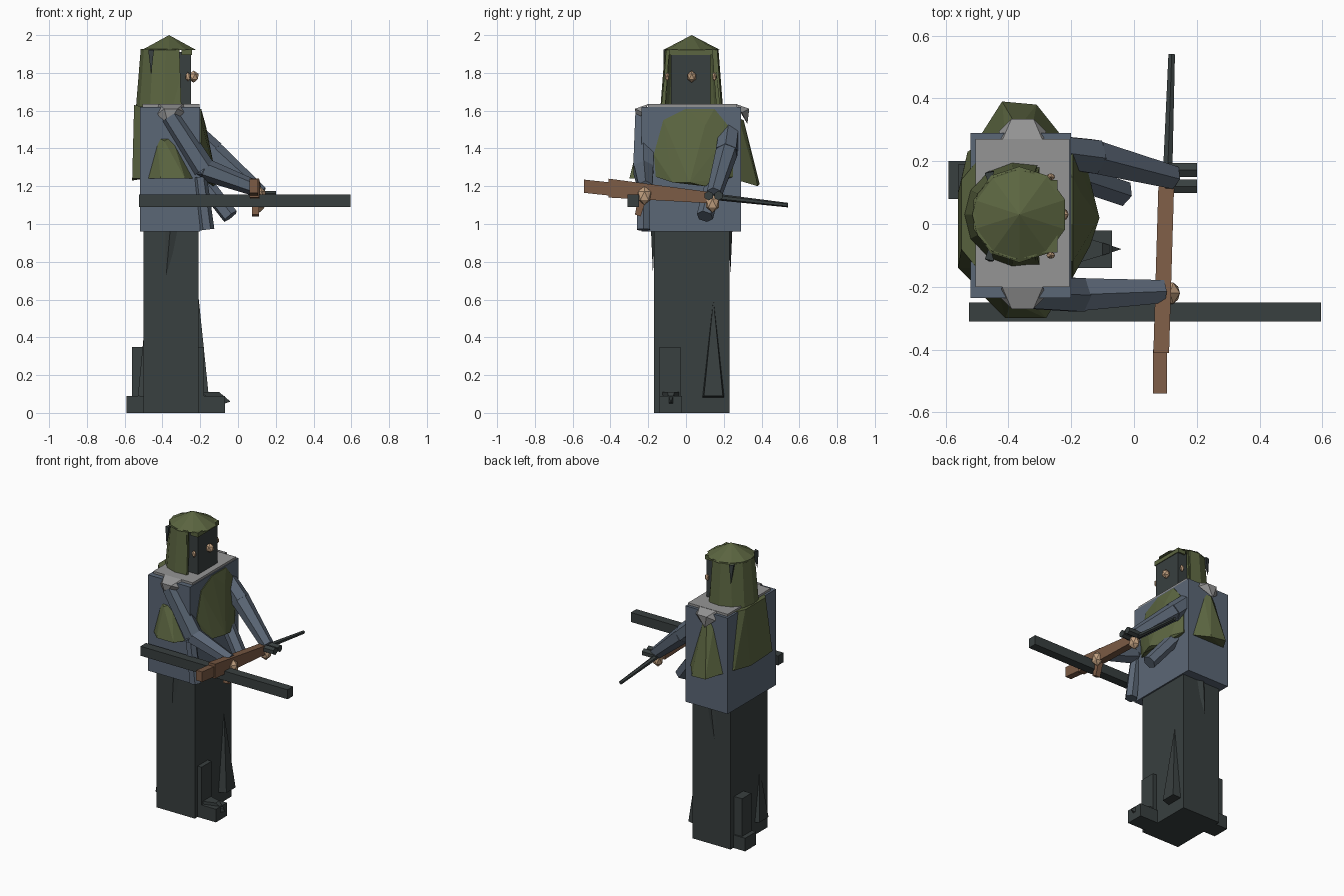
import bpy, bmesh, math
from mathutils import Vector

cube = bpy.data.objects.get("Cube")
if cube:
    bpy.data.objects.remove(cube, do_unlink=True)


def material(name, rgb):
    m = bpy.data.materials.new(name)
    m.use_nodes = True
    m.diffuse_color = (*rgb, 1)
    m.node_tree.nodes["Principled BSDF"].inputs["Base Color"].default_value = (*rgb, 1)
    return m


DARK = material("charcoal", (0.04, 0.05, 0.05))
BLUE = material("slate blue", (0.105, 0.135, 0.18))
OLIVE = material("olive", (0.105, 0.13, 0.052))
GREY = material("light grey", (0.3, 0.3, 0.3))
WOOD = material("wood brown", (0.2, 0.105, 0.06))
SKIN = material("skin", (0.55, 0.36, 0.22))


def finish(name, bm, mat):
    bmesh.ops.recalc_face_normals(bm, faces=bm.faces)
    mesh = bpy.data.meshes.new(name)
    bm.to_mesh(mesh)
    bm.free()
    mesh.materials.append(mat)
    ob = bpy.data.objects.new(name, mesh)
    bpy.context.collection.objects.link(ob)
    return ob


def hull(name, points, mat):
    """Faceted convex solid around a few corner points."""
    bm = bmesh.new()
    for p in points:
        bm.verts.new(p)
    res = bmesh.ops.convex_hull(bm, input=bm.verts)
    loose = {e for e in res["geom_interior"] if isinstance(e, bmesh.types.BMVert)}
    bmesh.ops.delete(bm, geom=list(loose), context='VERTS')
    bmesh.ops.dissolve_limit(bm, angle_limit=0.01, verts=bm.verts, edges=bm.edges)
    return finish(name, bm, mat)


def box(name, x, y, z, mat):
    return hull(name, [(a, b, c) for a in x for b in y for c in z], mat)


def limb(name, a, b, ra, rb, mat, sides=6):
    """Tapered prism from a to b."""
    a, b = Vector(a), Vector(b)
    rot = (b - a).to_track_quat('Z', 'Y')
    pts = []
    for p, r in ((a, ra), (b, rb)):
        for i in range(sides):
            t = 2 * math.pi * (i + 0.5) / sides
            pts.append(p + rot @ Vector((r * math.cos(t), r * math.sin(t), 0)))
    return hull(name, pts, mat)


def lump(name, centre, size, mat):
    bm = bmesh.new()
    bmesh.ops.create_icosphere(bm, subdivisions=1, radius=1)
    for v in bm.verts:
        v.co = Vector(centre) + v.co * Vector(size)
    return finish(name, bm, mat)


# Trousers, shins and feet
box("trousers", (-0.50, -0.21), (-0.17, 0.23), (0, 0.96), DARK)
box("front_foot", (-0.23, -0.07), (-0.14, -0.02), (0, 0.09), DARK)
hull("front_toe", [(-0.2, -0.13, 0.11), (-0.2, -0.03, 0.11), (-0.1, -0.1, 0.11),
                   (-0.1, -0.06, 0.11), (-0.04, -0.08, 0.06), (-0.1, -0.1, 0.04),
                   (-0.1, -0.06, 0.04)], DARK)
box("front_shin", (-0.25, -0.18), (-0.14, -0.03), (0.05, 0.35), DARK)
box("back_foot", (-0.59, -0.48), (0.08, 0.2), (0, 0.09), DARK)
box("back_shin", (-0.56, -0.48), (0.09, 0.19), (0.08, 0.35), DARK)
for name, x, out, y, top in (("front_fold", -0.23, 0.075, 0.145, 0.6),
                             ("back_fold", -0.48, -0.05, -0.09, 0.45)):
    hull(name, [(x, y - 0.06, 0.08), (x, y + 0.06, 0.08), (x + out, y - 0.05, 0.09),
                (x + out, y + 0.05, 0.09), (x + out * 0.3, y, top), (x, y, top)], DARK)
for name, y, side in (("right_hip_fold", -0.165, -1), ("left_hip_fold", 0.225, 1)):
    hull(name, [(-0.39, y, 0.96), (-0.31, y, 0.96), (-0.36, y + side * 0.02, 0.96),
                (-0.38, y + side * 0.01, 0.73)], DARK)

# Coat and collar
box("coat", (-0.52, -0.20), (-0.235, 0.29), (0.96, 1.62), BLUE)
box("collar", (-0.505, -0.205), (-0.20, 0.27), (1.59, 1.635), GREY)
for name, y, side in (("right_shoulder", -0.2, -1), ("left_shoulder", 0.265, 1)):
    hull(name, [(-0.42, y, 1.635), (-0.29, y, 1.635), (-0.43, y + side * 0.03, 1.58),
                (-0.28, y + side * 0.03, 1.59), (-0.39, y + side * 0.07, 1.61),
                (-0.32, y + side * 0.07, 1.61), (-0.37, y + side * 0.06, 1.53)], GREY)
limb("right_coat_tail", (-0.2, -0.225, 1.25), (-0.165, -0.225, 0.97), 0.035, 0.04, BLUE)
limb("left_coat_tail", (-0.22, 0.16, 1.27), (-0.04, 0.10, 1.04), 0.045, 0.045, BLUE)

# Flared vest panels
front = [(-0.17, 1.37), (-0.16, 1.25), (0.25, 1.25), (0.24, 1.5),
         (0.15, 1.61), (0.0, 1.61), (-0.12, 1.55)]
hull("vest_front", [(-0.22, y, z) for y, z in front]
     + [(-0.195, y, z) for y, z in front]
     + [(-0.11, 0.02, 1.22), (-0.13, 0.1, 1.2), (-0.14, -0.07, 1.22),
        (-0.15, 0.18, 1.24), (-0.17, 0.1, 1.52)], OLIVE)
hull("vest_back", [(-0.5, -0.2, 1.24), (-0.5, 0.25, 1.24), (-0.56, -0.14, 1.24),
                   (-0.56, 0.1, 1.23), (-0.53, 0.23, 1.24), (-0.5, -0.14, 1.62),
                   (-0.5, 0.2, 1.62), (-0.55, -0.08, 1.63), (-0.55, 0.14, 1.63)], OLIVE)
hull("vest_left", [(-0.49, 0.28, 1.23), (-0.42, 0.39, 1.21), (-0.31, 0.38, 1.2),
                   (-0.23, 0.28, 1.23), (-0.41, 0.28, 1.55), (-0.33, 0.28, 1.56),
                   (-0.37, 0.305, 1.55)], OLIVE)
hull("vest_right", [(-0.49, -0.22, 1.24), (-0.41, -0.3, 1.24), (-0.28, -0.3, 1.24),
                    (-0.23, -0.22, 1.24), (-0.43, -0.22, 1.46), (-0.35, -0.22, 1.46),
                    (-0.39, -0.25, 1.44)], OLIVE)

# Masked head, nose and ears
box("mask", (-0.45, -0.248), (-0.08, 0.13), (1.6, 1.91), DARK)
lump("nose", (-0.235, 0.03, 1.78), (0.03, 0.026, 0.032), SKIN)
for name, y in (("right_ear", -0.1), ("left_ear", 0.15)):
    lump(name, (-0.265, y, 1.78), (0.015, 0.012, 0.025), SKIN)

# Open-fronted hood with a pointed ten-sided cap
centre = Vector((-0.365, 0.03, 0))
bm = bmesh.new()
rings = []
for z, r in ((1.62, 0.165), (1.925, 0.14)):
    ring = []
    for i in range(9):
        t = math.radians(70 + 220 * i / 8)
        ring.append(bm.verts.new(centre + Vector((r * math.cos(t), r * math.sin(t) * 0.95, z))))
    rings.append(ring)
for i in range(8):
    bm.faces.new((rings[0][i], rings[0][i + 1], rings[1][i + 1], rings[1][i]))
hood = finish("hood", bm, OLIVE)
thick = hood.modifiers.new("thickness", 'SOLIDIFY')
thick.thickness = 0.02
thick.offset = 0
bm = bmesh.new()
bmesh.ops.create_cone(bm, cap_ends=True, segments=10, radius1=0.153, radius2=0, depth=0.08)
bmesh.ops.translate(bm, verts=bm.verts, vec=centre + Vector((0, 0, 1.96)))
finish("hood_cap", bm, OLIVE)
box("hood_brow", (-0.3, -0.243), (-0.09, 0.14), (1.895, 1.925), OLIVE)
for name, y in (("right_cheek_flap", -0.1), ("left_cheek_flap", 0.15)):
    s = -1 if y < 0 else 1
    hull(name, [(-0.31, y, 1.925), (-0.34, y, 1.925), (-0.31, y - s * 0.012, 1.925),
                (-0.30, y + s * 0.03, 1.63), (-0.34, y + s * 0.03, 1.63),
                (-0.30, y + s * 0.01, 1.63)], OLIVE)
    hull(name.replace("cheek_flap", "hood_slit"),
         [(-0.475, y + s * 0.012, 1.92), (-0.445, y + s * 0.018, 1.92),
          (-0.46, y - s * 0.03, 1.92), (-0.46, y + s * 0.02, 1.79)], DARK)

# Arms, cuffs and hands
arms = (("right", (-0.36, -0.22, 1.57), (-0.18, -0.225, 1.29), (0.09, -0.215, 1.19), -0.22, 1.15),
        ("left", (-0.32, 0.24, 1.56), (-0.13, 0.215, 1.38), (0.12, 0.15, 1.16), 0.14, 1.11))
for side, shoulder, elbow, wrist, hy, hz in arms:
    limb(side + "_upper_arm", shoulder, elbow, 0.055, 0.062, BLUE)
    limb(side + "_forearm", elbow, wrist, 0.06, 0.042, BLUE)
    lump(side + "_elbow", elbow, (0.055, 0.05, 0.055), BLUE)
    lump(side + "_hand", (0.115, hy, hz), (0.035, 0.04, 0.05), SKIN)

# Rifle: stock, body, grip, barrel and fittings
hull("rifle_butt", [(x, y, z) for x in (0.06, 0.105)
                    for y, z in ((-0.54, 1.165), (-0.54, 1.235), (-0.4, 1.15), (-0.4, 1.22))], WOOD)
hull("rifle_body", [(x + (y + 0.4) * 0.03, y, z) for x in (0.062, 0.112)
                    for y, z in ((-0.41, 1.14), (-0.41, 1.24), (-0.25, 1.22),
                                 (0.12, 1.11), (0.12, 1.17))], WOOD)
hull("rifle_grip", [(x, y, z) for x in (0.075, 0.11)
                    for y, z in ((-0.27, 1.05), (-0.24, 1.04), (-0.25, 1.16), (-0.2, 1.16))], WOOD)
limb("rifle_barrel", (0.105, 0.1, 1.15), (0.12, 0.54, 1.1), 0.018, 0.012, DARK)
for name, y in (("rear_fitting", 0.12), ("front_fitting", 0.172)):
    limb(name, (0.1, y, 1.15), (0.2, y, 1.15), 0.025, 0.025, DARK)

# Long beam carried at the hip
box("long_beam", (-0.525, 0.595), (-0.31, -0.25), (1.09, 1.155), DARK)
